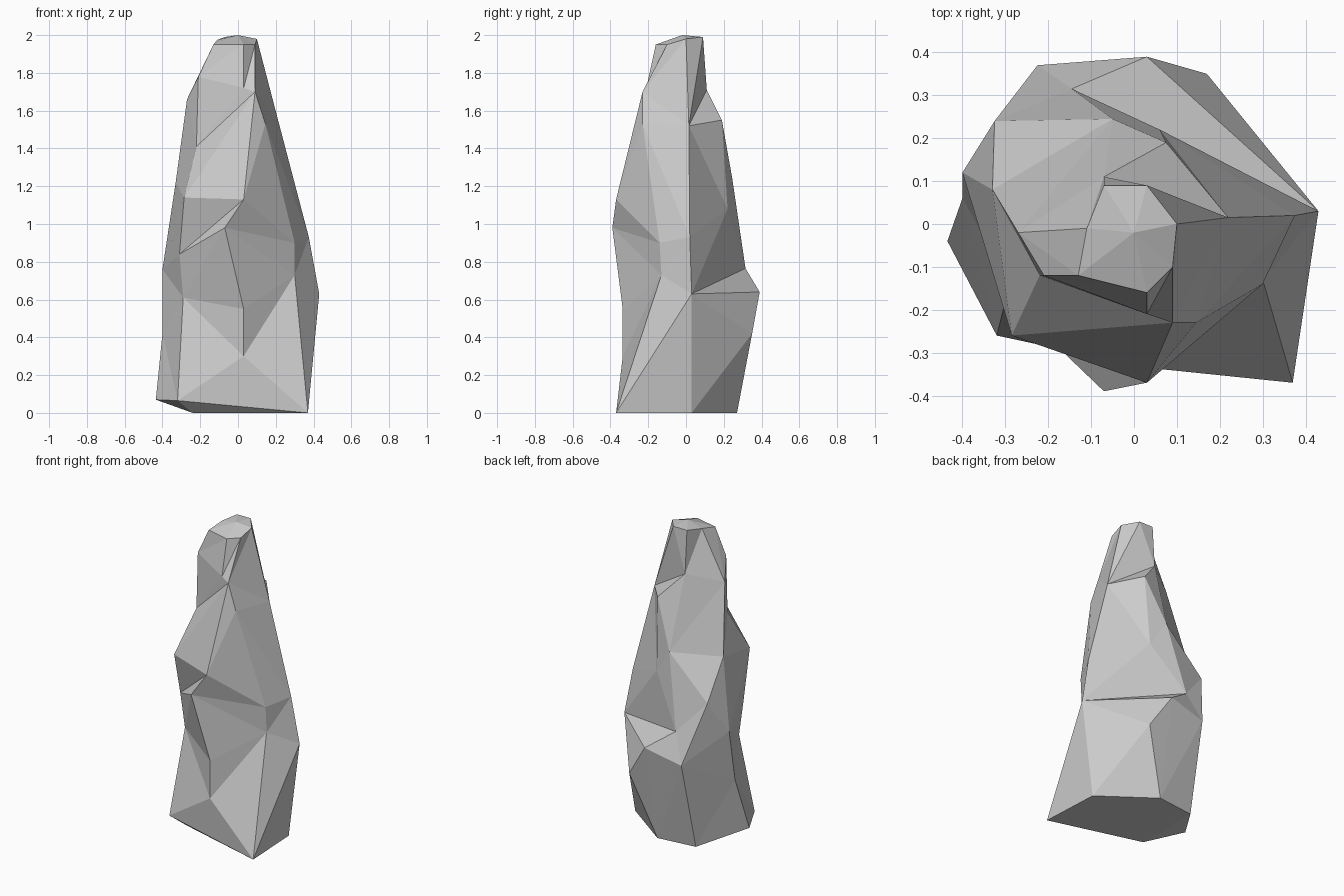
import bpy, bmesh

if "Cube" in bpy.data.objects:
    bpy.data.objects.remove(bpy.data.objects["Cube"])

bm = bmesh.new()
cache = {}


def vert(p):
    # points shared by neighbouring ridges become one vertex
    if p not in cache:
        cache[p] = bm.verts.new(p)
    return cache[p]


def face(*pts):
    vs = list(dict.fromkeys(vert(p) for p in pts))
    if len(vs) > 2 and not any(set(f.verts) == set(vs) for f in vs[0].link_faces):
        bm.faces.new(vs)


def stitch(a, b, steps):
    # facets between two ridges; each letter says which ridge climbs next
    i = j = 0
    for s in steps:
        if s == "a":
            face(a[i], b[j], a[i + 1])
            i += 1
        else:
            face(a[i], b[j], b[j + 1])
            j += 1


# points where ridges meet
foot_front, foot_back = (.37, -.37, 0), (.02, .27, 0)
ledge, notch = (.03, .39, .64), (-.145, .315, .765)
shoulder_front, shoulder_back = (.09, -.23, 1.7), (-.07, .11, 1.71)
hip = (-.05, .245, 1.24)
crown = (-.07, .09, 1.99)

# ridges, each climbing from the foot to the rim of the tip
front = [foot_front, (.03, -.335, .3), (.03, -.335, .55), (-.07, -.39, .98),
         (.03, -.37, 1.13), shoulder_front, (.03, -.21, 1.72), (.03, -.16, 1.95)]
front_right = [foot_front, (.3, -.13, .73), (.3, -.14, .9), (.145, -.23, 1.53),
               shoulder_front, (.09, -.1, 1.95)]
right = [(.35, .03, 0), (.43, .03, .63), (.375, .02, .93), (.22, .015, 1.52), (.1, 0, 1.98)]
back_right = [foot_back, (.17, .35, .42), ledge, notch, (.06, .22, 1.08),
              (.075, .19, 1.55), shoulder_back, (.03, .09, 1.99)]
back = [foot_back, ledge, notch, hip, shoulder_back, crown]
back_left = [(-.24, .24, 0), (-.225, .37, .58), (-.325, .24, .97), hip, shoulder_back, crown]
left = [(-.435, -.04, .07), (-.4, .06, .42), (-.4, .12, .76), (-.33, .08, 1.22),
        (-.27, -.02, 1.66), (-.11, -.01, 1.975)]
front_left = [(-.32, -.26, .065), (-.29, -.14, .61), (-.31, -.16, .84), (-.285, -.26, 1.14),
              (-.22, -.12, 1.41), (-.21, -.12, 1.78), (-.13, -.12, 1.95)]

# sides
stitch(front, front_right, "abaababababa")
stitch(front_right, right, "babaababa")
stitch(right, back_right, "babbbaabbba")
stitch(back_right, back, "ababaababaab")
stitch(back, back_left, "baabababab")
stitch(back_left, left, "bababababa")
stitch(left, front_left, "ababbababba")
stitch(front_left, front, "babbababababa")

# tip
rim = [r[-1] for r in (front, front_right, right, back_right, back_left, left, front_left)]
for p, q in zip(rim, rim[1:] + rim[:1]):
    face(p, q, (0, -.02, 2))

# underside with the undercut front left corner
heel = (-.24, -.2, 0)
face(foot_front, right[0], foot_back, back_left[0], heel)
for p, q in ((back_left[0], left[0]), (left[0], front_left[0]), (front_left[0], foot_front)):
    face(p, q, heel)

bmesh.ops.recalc_face_normals(bm, faces=bm.faces)
mesh = bpy.data.meshes.new("standing_rock")
bm.to_mesh(mesh)
bm.free()
bpy.context.collection.objects.link(bpy.data.objects.new("standing_rock", mesh))
